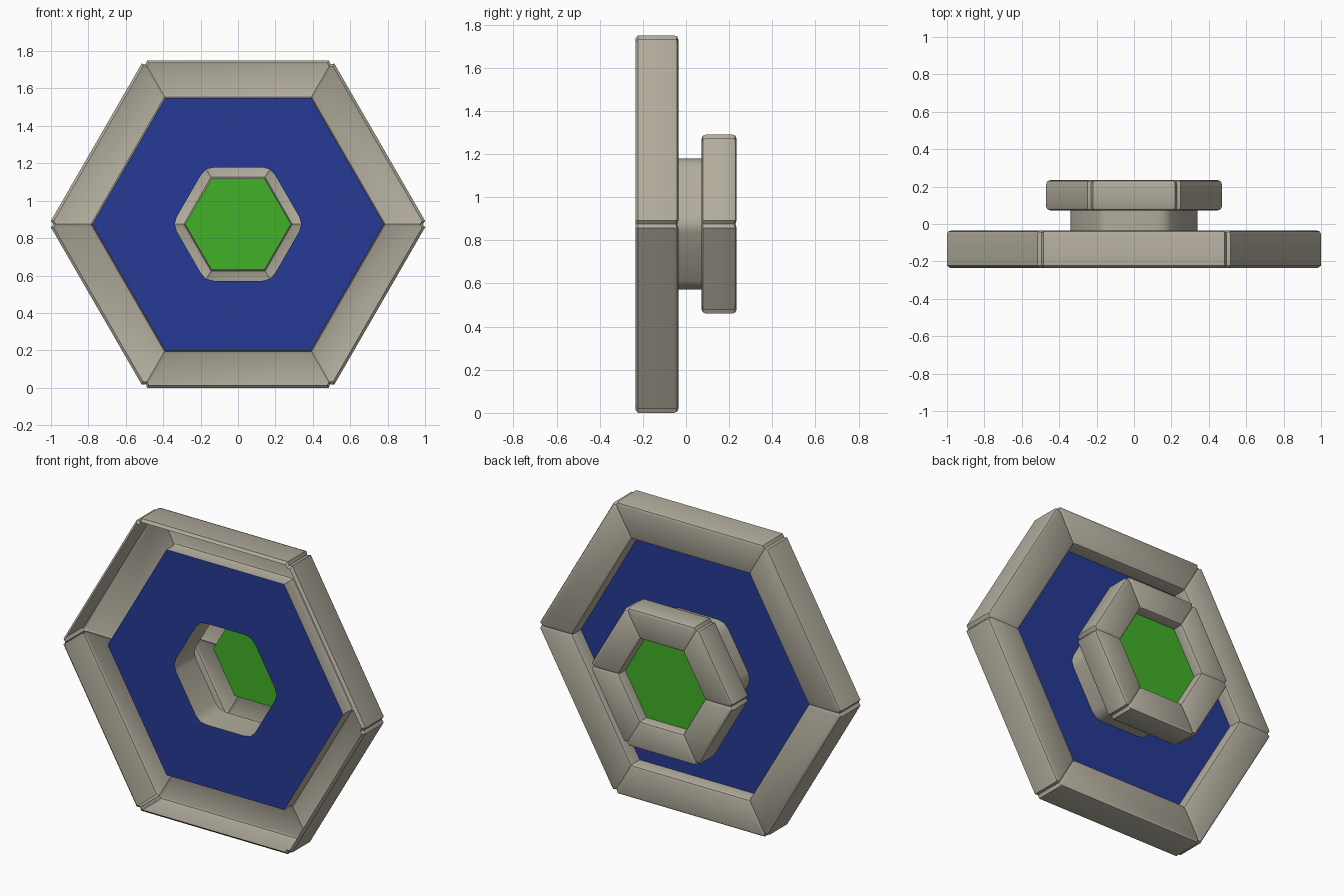
import bpy, math

if "Cube" in bpy.data.objects:
    bpy.data.objects.remove(bpy.data.objects["Cube"])

CZ = 0.875  # height of the hexagon centre


def material(name, rgb):
    m = bpy.data.materials.new(name)
    m.diffuse_color = (*rgb, 1)
    m.use_nodes = True
    m.node_tree.nodes["Principled BSDF"].inputs["Base Color"].default_value = m.diffuse_color
    return m


BEIGE = material("warm_grey", (0.44, 0.413, 0.335))
BLUE = material("deep_blue", (0.019, 0.042, 0.30))
GREEN = material("bright_green", (0.054, 0.44, 0.021))


def hex_loop(apothem, y, t=0.02, dr=0.0, dy=0.0):
    """Hexagon with three points per corner; the middle one is moved by dr, dy."""
    R = apothem / math.cos(math.pi / 6)
    pts = []
    for k in range(6):
        c = math.radians(60 * k)
        for s in (-1, 0, 1):
            if s:
                d = c + math.radians(120) * s
                x = R * math.cos(c) + t * math.cos(d)
                z = R * math.sin(c) + t * math.sin(d)
                pts.append((x, y, z + CZ))
            else:
                r = R + dr
                pts.append((r * math.cos(c), y + dy, r * math.sin(c) + CZ))
    return pts


def loft(name, loops, mat, smooth=True):
    n = len(loops[0])
    verts = [p for lp in loops for p in lp]
    faces = []
    for i in range(len(loops) - 1):
        for j in range(n):
            k = (j + 1) % n
            faces.append((i*n + j, (i+1)*n + j, (i+1)*n + k, i*n + k))
    make(name, verts, faces, mat, smooth)


def make(name, verts, faces, mat, smooth=False):
    me = bpy.data.meshes.new(name)
    me.from_pydata(verts, [], faces)
    me.materials.append(mat)
    ob = bpy.data.objects.new(name, me)
    bpy.context.collection.objects.link(ob)
    if smooth:
        bpy.context.view_layer.objects.active = ob
        ob.select_set(True)
        bpy.ops.object.shade_smooth_by_angle(angle=math.radians(35))
        ob.select_set(False)


def shell(outer, inner, y_back, y_panel, r=0.02):
    """Outer wall top edge, back flange and inner lip, with grooved corners."""
    q = r * 0.29
    g = dict(dr=-0.02, dy=-0.006)
    return [
        hex_loop(outer, y_back - r, dr=-0.022),
        hex_loop(outer - q, y_back - q, **g),
        hex_loop(outer - r, y_back, **g),
        hex_loop(inner + r, y_back, dr=0, dy=-0.008),
        hex_loop(inner + q, y_back - q, dr=0, dy=-0.004),
        hex_loop(inner, y_back - r),
        hex_loop(inner, y_panel),
    ]


# Large frame: open at the front, rounded flange at the back
BLUE_Y, GREEN_Y = -0.12, 0.17
loft("large_frame",
     [hex_loop(0.86, -0.235, dr=-0.02), hex_loop(0.875, -0.222, dr=-0.022)]
     + shell(0.875, 0.675, -0.035, BLUE_Y), BEIGE)

# Blue panel with a round-cornered hexagonal hole for the neck
HOLE = dict(t=0.045, dr=-0.011)
loft("blue_panel", [hex_loop(0.675, BLUE_Y), hex_loop(0.303, BLUE_Y, **HOLE)],
     BLUE, smooth=False)

# Neck tube between the panel and the small frame
loft("neck", [hex_loop(0.303, BLUE_Y, **HOLE), hex_loop(0.303, 0.072, **HOLE)], BEIGE)

# Small frame: hollow ring standing on the neck
loft("small_frame",
     [hex_loop(0.303, 0.072, **HOLE), hex_loop(0.395, 0.072, dr=-0.02),
      hex_loop(0.409, 0.078, dr=-0.02), hex_loop(0.415, 0.092, dr=-0.022)]
     + shell(0.415, 0.245, 0.235, GREEN_Y), BEIGE)

# Green panel inside the small frame
pts = hex_loop(0.245, GREEN_Y)
make("green_panel", pts, [tuple(reversed(range(len(pts))))], GREEN)
